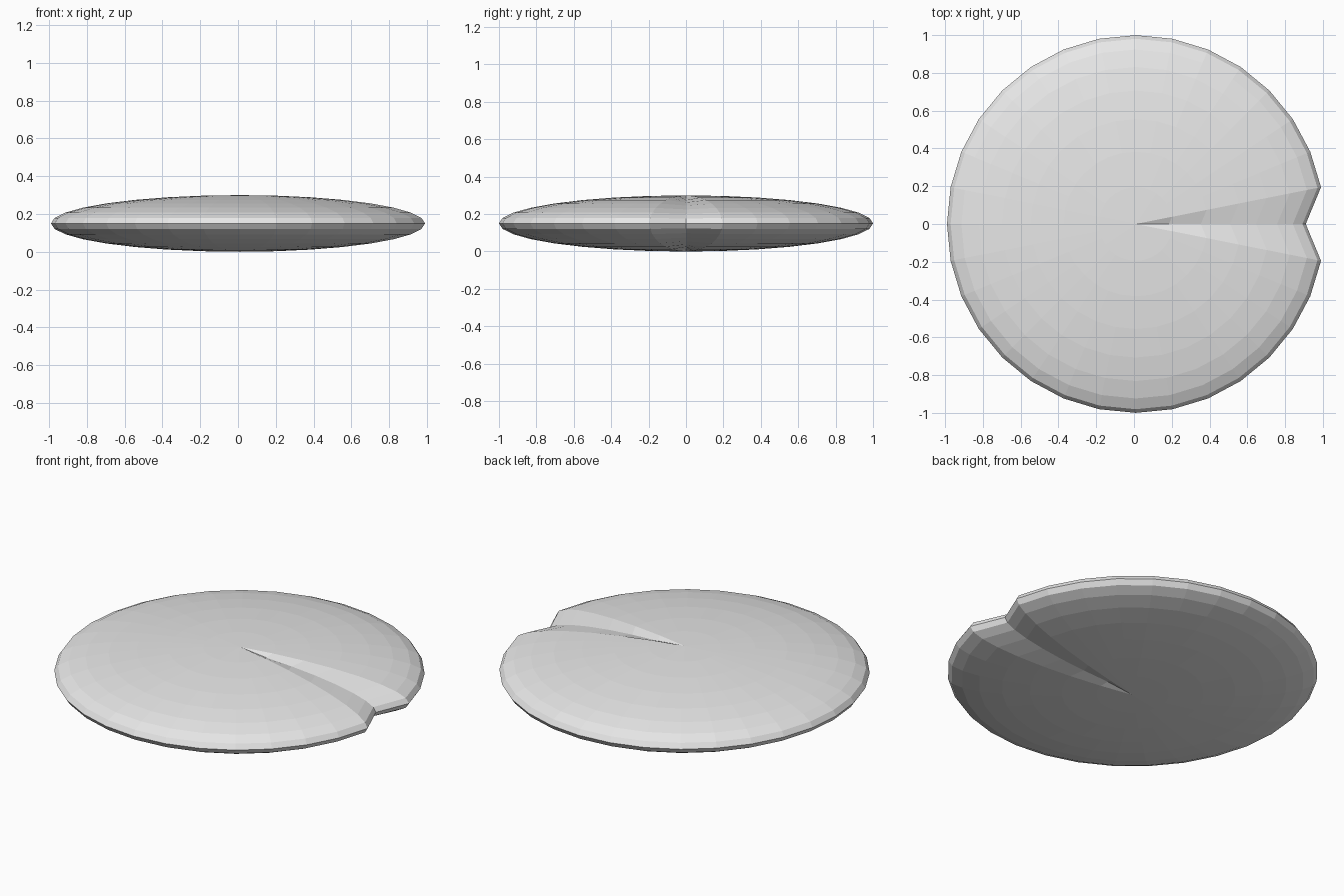
import bpy
import bmesh
import math

cube = bpy.data.objects.get("Cube")
if cube:
    bpy.data.objects.remove(cube, do_unlink=True)

SEGMENTS, RINGS = 32, 16
HALF_HEIGHT = 0.15
NOTCH_SCALE = 0.9

# Plain grey material
grey = bpy.data.materials.new("light grey")
grey.use_nodes = True
colour = (0.8, 0.8, 0.8, 1.0)
grey.diffuse_color = colour
grey.node_tree.nodes["Principled BSDF"].inputs["Base Color"].default_value = colour

# Flattened sphere
bm = bmesh.new()
bmesh.ops.create_uvsphere(bm, u_segments=SEGMENTS, v_segments=RINGS, radius=1.0)
for v in bm.verts:
    v.co.z *= HALF_HEIGHT

# Notch: draw the single column of points on the +x side toward the middle
for v in bm.verts:
    if v.co.x > 0.01 and abs(v.co.y) < 0.001:
        v.co *= NOTCH_SCALE

# Centre on x and stand on the ground
shift = (1 - math.cos(math.tau / SEGMENTS)) / 2
bmesh.ops.translate(bm, verts=bm.verts, vec=(shift, 0, HALF_HEIGHT))
bmesh.ops.recalc_face_normals(bm, faces=bm.faces)

mesh = bpy.data.meshes.new("lily_pad")
bm.to_mesh(mesh)
bm.free()
mesh.materials.append(grey)
pad = bpy.data.objects.new("lily_pad", mesh)
bpy.context.collection.objects.link(pad)
